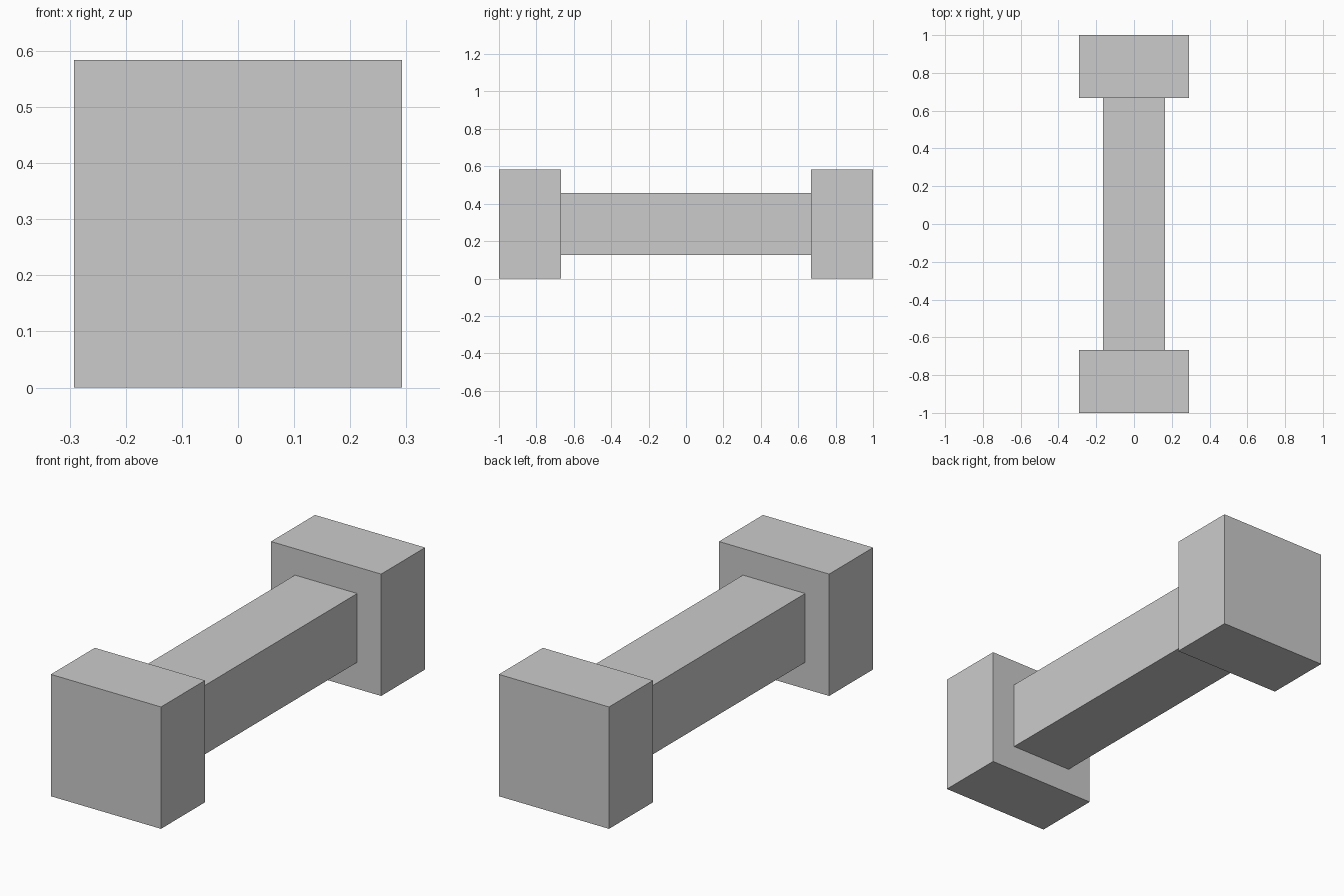
import bpy

default_cube = bpy.data.objects.get("Cube")
if default_cube:
    bpy.data.objects.remove(default_cube, do_unlink=True)

# Single plain grey finish
grey = bpy.data.materials.new("light_grey")
grey.use_nodes = True
colour = (0.6, 0.6, 0.6, 1)
grey.diffuse_color = colour
grey.node_tree.nodes["Principled BSDF"].inputs["Base Color"].default_value = colour

BLOCK_SIDE = 0.584
BLOCK_DEPTH = 0.333
BAR_SIDE = 0.33
BAR_LENGTH = 2 - 2 * BLOCK_DEPTH


def box(name, y, side, length):
    """Square-section box lying along y, centred on the bar axis."""
    bpy.ops.mesh.primitive_cube_add(size=1, location=(0, y, BLOCK_SIDE / 2))
    obj = bpy.context.object
    obj.name = name
    obj.scale = (side, length, side)
    bpy.ops.object.transform_apply(location=False, rotation=False, scale=True)
    obj.data.materials.append(grey)
    return obj


# Connecting bar
box("bar", 0, BAR_SIDE, BAR_LENGTH)

# Matching end blocks
for name, direction in (("front_block", -1), ("back_block", 1)):
    box(name, direction * (1 - BLOCK_DEPTH / 2), BLOCK_SIDE, BLOCK_DEPTH)
